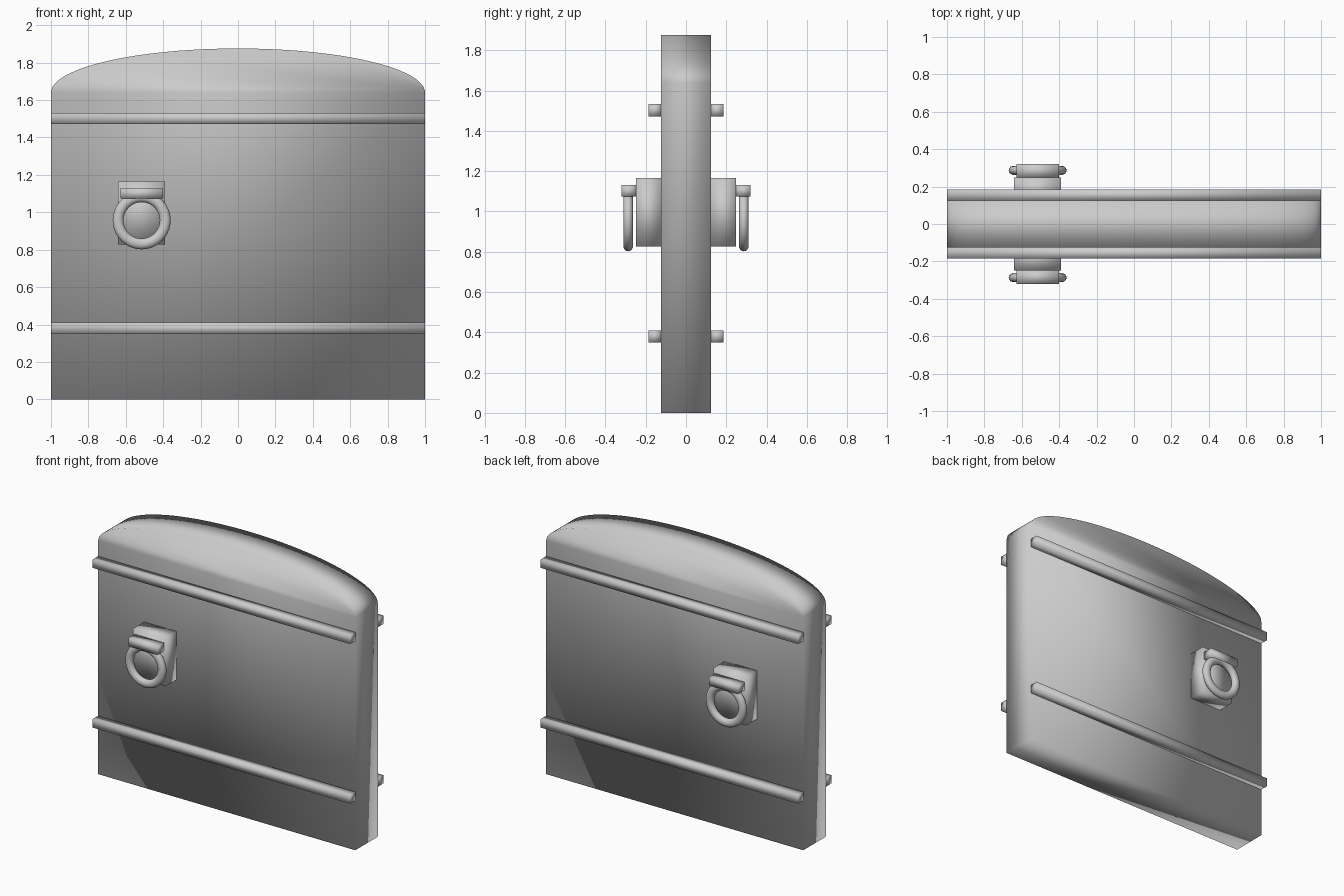
import bpy, bmesh, math

cube = bpy.data.objects.get("Cube")
if cube:
    bpy.data.objects.remove(cube, do_unlink=True)

grey = bpy.data.materials.new("plain grey")
grey.use_nodes = True
GREY = (0.6, 0.6, 0.6, 1)
grey.diffuse_color = GREY
grey.node_tree.nodes["Principled BSDF"].inputs["Base Color"].default_value = GREY


def finish(name, bm):
    """Turn a bmesh into a fully smooth, grey object."""
    bmesh.ops.recalc_face_normals(bm, faces=bm.faces)
    mesh = bpy.data.meshes.new(name)
    bm.to_mesh(mesh)
    bm.free()
    for face in mesh.polygons:
        face.use_smooth = True
    mesh.materials.append(grey)
    obj = bpy.data.objects.new(name, mesh)
    bpy.context.collection.objects.link(obj)
    return obj


def box(name, x, y, z):
    """Box given by its (low, high) range on each axis."""
    bm = bmesh.new()
    bmesh.ops.create_cube(bm, size=1)
    for v in bm.verts:
        v.co = [r[0] if c < 0 else r[1] for c, r in zip(v.co, (x, y, z))]
    return finish(name, bm)


# Door slab: straight body with a low elliptical top
HALF, SHOULDER, RISE, STEPS = 0.125, 1.64, 0.236, 48
bm = bmesh.new()
profile = [(-1, 0), (1, 0)]
for i in range(STEPS + 1):
    a = math.pi * i / STEPS
    profile.append((math.cos(a), SHOULDER + RISE * math.sin(a)))
front, back = ([bm.verts.new((x, y, z)) for x, z in profile] for y in (-HALF, HALF))
for side in (front, back):
    bm.faces.new([side[0], side[1], side[2], side[-1]])
    bm.faces.new(side[2:])
for i in range(len(profile)):
    j = (i + 1) % len(profile)
    bm.faces.new([front[i], front[j], back[j], back[i]])
finish("door_slab", bm)


def ring(name, x, y, z, major, minor, segments=40, sides=14):
    """Upright torus facing along y."""
    bm = bmesh.new()
    loops = []
    for i in range(segments):
        a = math.tau * i / segments
        loop = []
        for j in range(sides):
            b = math.tau * j / sides
            r = major + minor * math.cos(b)
            loop.append(bm.verts.new((x + r * math.cos(a), y + minor * 0.85 * math.sin(b),
                                      z + r * math.sin(a))))
        loops.append(loop)
    for i in range(segments):
        p, q = loops[i], loops[(i + 1) % segments]
        for j in range(sides):
            k = (j + 1) % sides
            bm.faces.new([p[j], q[j], q[k], p[k]])
    return finish(name, bm)


# Cross bars and knocker on both faces
KNOCK_X = -0.515
for label, s in (("front", -1), ("back", 1)):
    def out(a, b):
        return tuple(sorted((s * a, s * b)))

    for level, z in (("lower", 0.38), ("upper", 1.502)):
        box(f"{label}_{level}_bar", (-1, 1), out(HALF, 0.185), (z - 0.03, z + 0.03))
    box(f"{label}_knocker_block", (KNOCK_X - 0.126, KNOCK_X + 0.126),
        out(HALF, 0.248), (0.827, 1.166))
    box(f"{label}_knocker_hinge", (KNOCK_X - 0.114, KNOCK_X + 0.114),
        out(0.248, 0.32), (1.073, 1.13))
    ring(f"{label}_knocker_ring", KNOCK_X, s * 0.287, 0.957, 0.126, 0.029)
